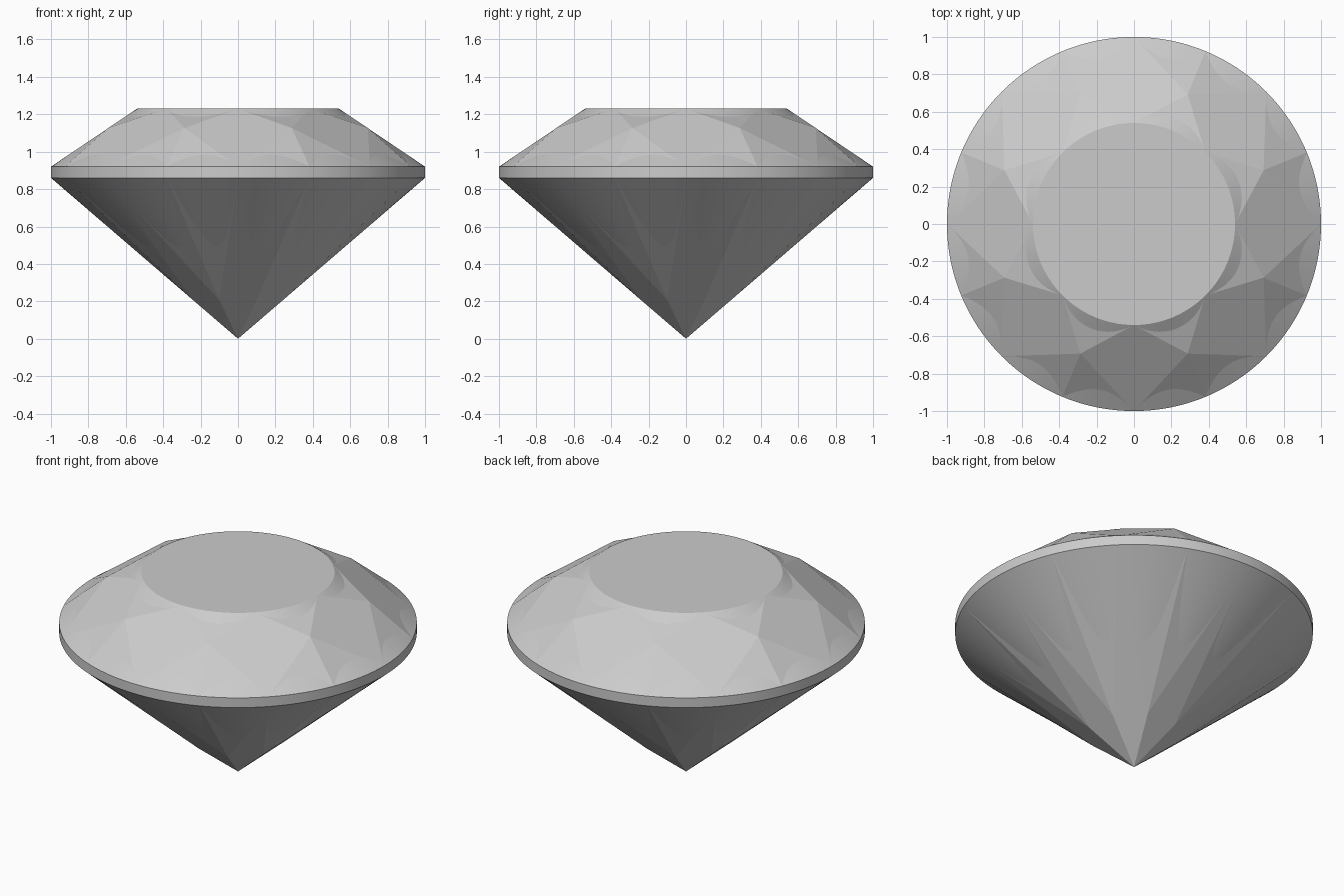
import bpy, bmesh
from math import cos, sin, pi, radians

if "Cube" in bpy.data.objects:
    bpy.data.objects.remove(bpy.data.objects["Cube"])

TABLE_R, TABLE_Z = 0.54, 1.23
TOP_Z, BOT_Z = 0.92, 0.86          # girdle band
STEP = pi / 8
SEG = 192


def ring(r, z, n, turn=0.0):
    return [(r * cos(turn + 2 * pi * i / n), r * sin(turn + 2 * pi * i / n), z) for i in range(n)]


def finish(bm, name):
    bmesh.ops.recalc_face_normals(bm, faces=bm.faces)
    mesh = bpy.data.meshes.new(name)
    bm.to_mesh(mesh)
    bm.free()
    obj = bpy.data.objects.new(name, mesh)
    bpy.context.collection.objects.link(obj)
    return obj


# Round stone: cone pavilion, cylindrical girdle, conical crown, flat table
bm = bmesh.new()
profile = [(0.1, 0.1 * BOT_Z), (1, BOT_Z), (1, TOP_Z), (TABLE_R, TABLE_Z)]
rings = [[bm.verts.new(p) for p in ring(r, z, SEG)] for r, z in profile]
for a, b in zip(rings, rings[1:]):
    for i in range(SEG):
        j = (i + 1) % SEG
        bm.faces.new((a[i], a[j], b[j], b[i]))
tip = bm.verts.new((0, 0, 0))
for i in range(SEG):
    bm.faces.new((tip, rings[0][(i + 1) % SEG], rings[0][i]))
bm.faces.new(rings[-1])
stone = finish(bm, "round_stone")
bpy.context.view_layer.objects.active = stone
stone.select_set(True)
bpy.ops.object.shade_smooth_by_angle(angle=radians(25))

# Cut facets: star, kite and girdle facets as a hull standing proud of the cones
MID_R, LOW_R = 0.75, 0.26
slope = (TABLE_Z - TOP_Z) / (1 - TABLE_R)
mid_z = TABLE_Z - slope * (MID_R * cos(STEP) - TABLE_R)
low_z = BOT_Z * LOW_R * cos(STEP)
points = (ring(TABLE_R, TABLE_Z, 8) + ring(MID_R, mid_z, 8, STEP)
          + ring(1, TOP_Z, 16) + ring(1, BOT_Z, 16)
          + ring(LOW_R, low_z, 8, STEP) + [(0, 0, 0)])
bm = bmesh.new()
for p in points:
    bm.verts.new(p)
bmesh.ops.convex_hull(bm, input=bm.verts)
bmesh.ops.dissolve_limit(bm, angle_limit=radians(0.5), verts=bm.verts, edges=bm.edges)
bm.normal_update()
# Table and girdle faces belong to the round stone
extra = [f for f in bm.faces if abs(f.normal.z) > 0.99 or abs(f.normal.z) < 0.05]
bmesh.ops.delete(bm, geom=extra, context='FACES')
bm.normal_update()
mesh_obj = bpy.data.meshes.new("cut_facets")
bm.to_mesh(mesh_obj)
bm.free()
bpy.context.collection.objects.link(bpy.data.objects.new("cut_facets", mesh_obj))
